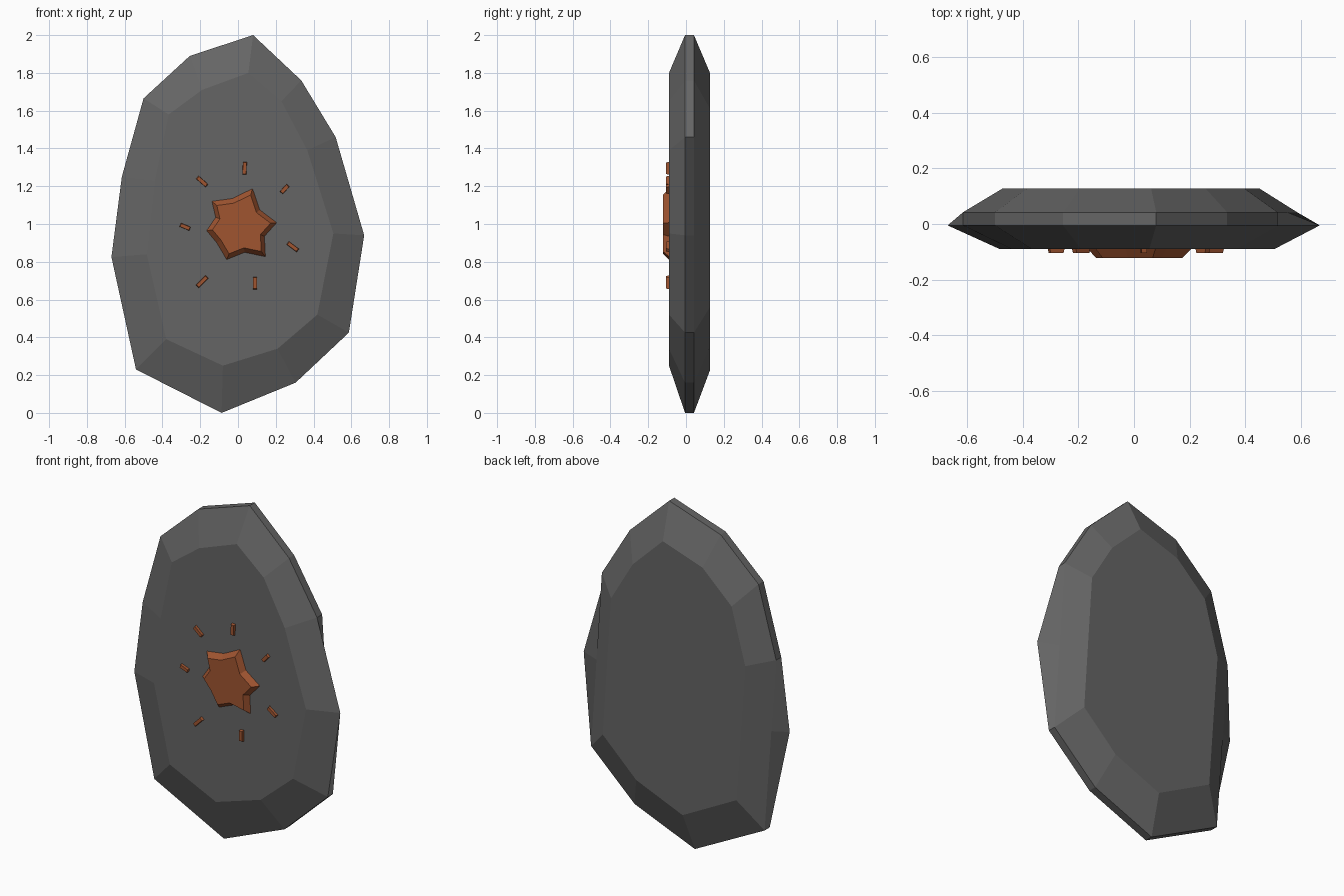
import bpy, bmesh, math
from mathutils import Vector

if "Cube" in bpy.data.objects:
    bpy.data.objects.remove(bpy.data.objects["Cube"])


def material(name, rgb):
    m = bpy.data.materials.new(name)
    m.diffuse_color = (*rgb, 1)
    m.use_nodes = True
    m.node_tree.nodes["Principled BSDF"].inputs["Base Color"].default_value = m.diffuse_color
    return m


def loft(name, loops, mat):
    """Skin a stack of (points, y) outlines running front to back, with flat caps."""
    bm = bmesh.new()
    rings = [[bm.verts.new((x, y, z)) for x, z in pts] for pts, y in loops]
    n = len(rings[0])
    for a, b in zip(rings, rings[1:]):
        for i in range(n):
            j = (i + 1) % n
            bm.faces.new((a[i], a[j], b[j], b[i]))
    bm.faces.new(rings[0])
    bm.faces.new(rings[-1][::-1])
    bmesh.ops.recalc_face_normals(bm, faces=bm.faces)
    mesh = bpy.data.meshes.new(name)
    bm.to_mesh(mesh)
    bm.free()
    ob = bpy.data.objects.new(name, mesh)
    bpy.context.collection.objects.link(ob)
    mesh.materials.append(mat)
    return ob


def scaled(pts, sx, sz, cx, cz):
    return [(cx + (x - cx) * sx, cz + (z - cz) * sz) for x, z in pts]


def chord(pts, i):
    """Pull point i onto the straight line between its neighbours."""
    a, b = Vector(pts[i - 1]), Vector(pts[i + 1])
    t = (pts[i][1] - a.y) / (b.y - a.y)
    pts[i] = tuple(a.lerp(b, t))


stone_mat = material("stone_grey", (0.13, 0.13, 0.13))
rust_mat = material("rust_orange", (0.35, 0.09, 0.03))

# Stone slab: rim outline, front face outline, and back derived from the rim
rim = [(.08, 2), (.335, 1.76), (.517, 1.46), (.668, .94), (.587, .425), (.305, .16),
       (-.087, 0), (-.54, .23), (-.67, .825), (-.615, 1.25), (-.5, 1.665), (-.255, 1.89)]
front = [(.055, 1.80), (.23, 1.65), (.367, 1.39), (.505, .95), (.42, .52), (.21, .34),
         (-.08, .25), (-.38, .39), (-.483, .84), (-.44, 1.23), (-.367, 1.58), (-.19, 1.71)]
rim_back = list(rim)
for i in (3, 8):          # the back rim runs straight past the widest points
    chord(rim_back, i)
back = scaled(rim_back, .77, .787, 0, 1.06)
loft("stone_slab", [(front, -.09), (rim, -.005), (rim_back, .042), (back, .127)], stone_mat)

# Raised six-pointed star with bevelled edge
star = [(.077, 1.187), (.115, 1.075), (.205, 1.007), (.14, .935), (.145, .827), (.035, .85),
        (-.06, .812), (-.112, .90), (-.166, .965), (-.118, 1.035), (-.138, 1.12), (-.03, 1.135)]
loft("star", [(scaled(star, .83, .83, .015, .99), -.123),
              (star, -.09), (star, -.08)], rust_mat)

# Small tapered rays around the star: centre x, centre z, direction in degrees, length
rays = [(.035, 1.295, 87, .07), (.247, 1.185, 48, .055), (.29, .88, -37, .07),
        (.09, .687, -90, .068), (-.19, .695, 225, .075), (-.28, .985, 158, .058),
        (-.19, 1.225, 139, .07)]
for k, (cx, cz, deg, length) in enumerate(rays):
    d = Vector((math.cos(math.radians(deg)), math.sin(math.radians(deg))))
    s = Vector((-d.y, d.x))
    c = Vector((cx, cz))
    base = [tuple(c + d * u * length / 2 + s * v * .011)
            for u, v in ((-1, -1), (1, -1), (1, 1), (-1, 1))]
    loft(f"ray_{k + 1}", [(scaled(base, .85, .85, cx, cz), -.105), (base, -.085)], rust_mat)
